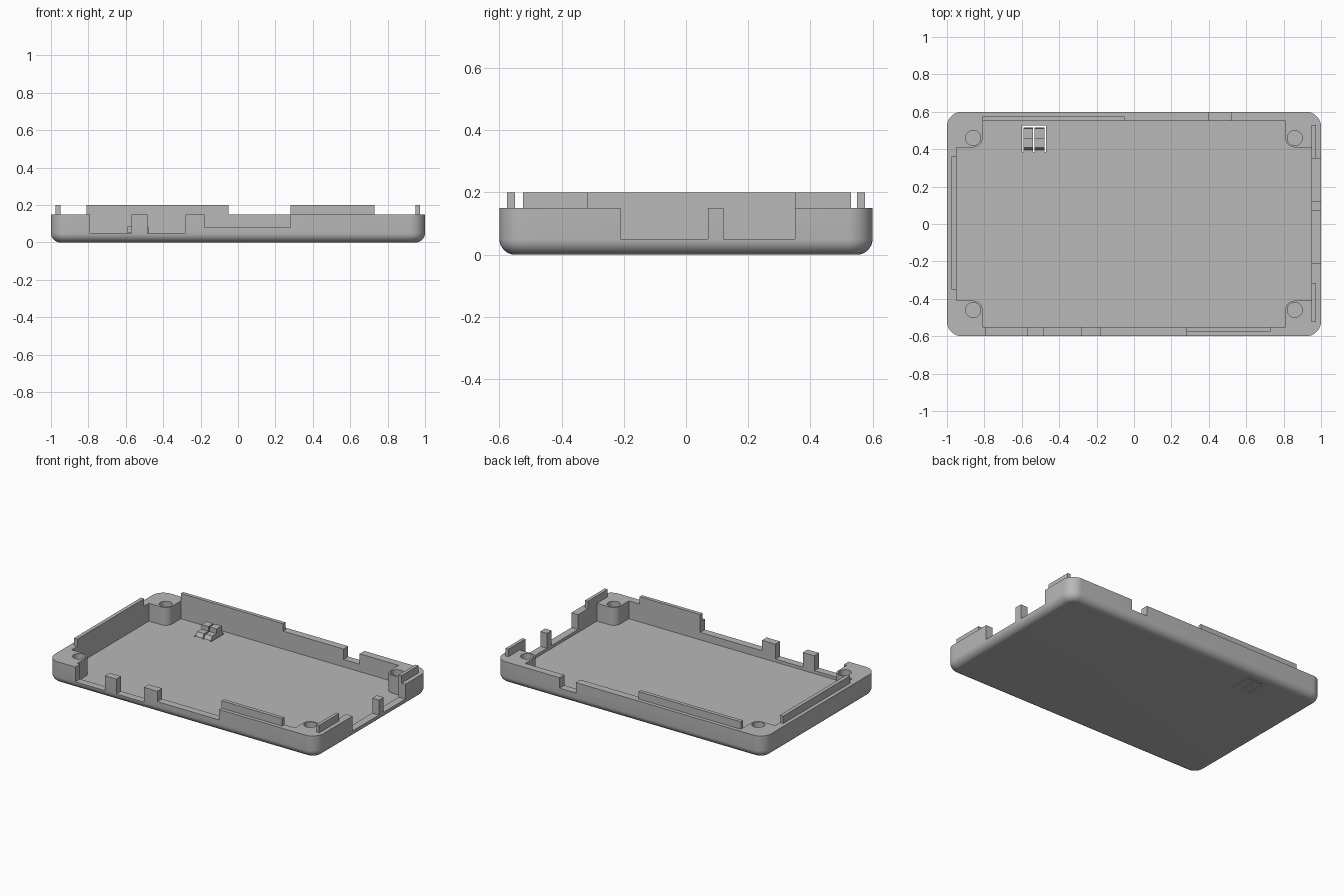
import bpy, bmesh, math

cube = bpy.data.objects.get("Cube")
if cube:
    bpy.data.objects.remove(cube, do_unlink=True)

grey = bpy.data.materials.new("plain_grey")
grey.use_nodes = True
COLOUR = (0.48, 0.48, 0.48, 1)
grey.diffuse_color = COLOUR
for node in grey.node_tree.nodes:
    if node.type == 'BSDF_PRINCIPLED':
        node.inputs["Base Color"].default_value = COLOUR

WALL_TOP, LIP_TOP, FLOOR, FILLET = 0.15, 0.2, 0.03, 0.05


def loft(name, rings):
    """Closed solid through rings that share one point count."""
    bm = bmesh.new()
    loops = [[bm.verts.new(p) for p in ring] for ring in rings]
    for a, b in zip(loops, loops[1:]):
        for i in range(len(a)):
            j = (i + 1) % len(a)
            bm.faces.new((a[i], a[j], b[j], b[i]))
    bm.faces.new(loops[0])
    bm.faces.new(loops[-1])
    bmesh.ops.recalc_face_normals(bm, faces=bm.faces)
    mesh = bpy.data.meshes.new(name)
    bm.to_mesh(mesh)
    bm.free()
    obj = bpy.data.objects.new(name, mesh)
    obj.data.materials.append(grey)
    bpy.context.collection.objects.link(obj)
    return obj


def prism(name, outline, z0, z1):
    return loft(name, [[(x, y, z) for x, y in outline] for z in (z0, z1)])


def box(name, x0, x1, y0, y1, z0, z1):
    return prism(name, [(x0, y0), (x1, y0), (x1, y1), (x0, y1)], z0, z1)


def arc(cx, cy, r, start, end, steps):
    angles = [math.radians(start + (end - start) * i / steps) for i in range(steps + 1)]
    return [(cx + r * math.cos(a), cy + r * math.sin(a)) for a in angles]


def four_corners(quarter):
    """Mirror a counter-clockwise corner path into a full outline."""
    flip = quarter[::-1]
    return (quarter + [(-x, y) for x, y in flip]
            + [(-x, -y) for x, y in quarter] + [(x, -y) for x, y in flip])


def cut(target, cutter):
    cutter.hide_render = True
    mod = target.modifiers.new("cut", 'BOOLEAN')
    mod.operation, mod.solver, mod.object = 'DIFFERENCE', 'EXACT', cutter
    bpy.context.view_layer.objects.active = target
    bpy.ops.object.modifier_apply(modifier=mod.name)
    bpy.data.objects.remove(cutter, do_unlink=True)


# Tray body with rounded corners and a rounded bottom edge
def body_ring(inset, z):
    quarter = arc(0.92, 0.52, 0.08 - inset, 0, 90, 10)
    return [(x, y, z) for x, y in four_corners(quarter)]


rings = []
for i in range(9):
    t = math.radians(90 * i / 8)
    rings.append(body_ring(FILLET * (1 - math.sin(t)), FILLET * (1 - math.cos(t))))
rings.append(body_ring(0, WALL_TOP))
tray = loft("tray", rings)

# Cavity, leaving a screw post in each corner
corner = [(0.95, 0.41)] + arc(0.86, 0.46, 0.05, 270, 180, 8) + [(0.81, 0.55)]
cut(tray, prism("cavity", four_corners(corner), FLOOR, 0.3))
for sx in (-1, 1):
    for sy in (-1, 1):
        hole = arc(sx * 0.86, sy * 0.46, 0.04, 0, 345, 23)
        cut(tray, prism("screw_hole", hole, 0.05, 0.3))

# Port openings in the front, right and back walls
for x0, x1, z in ((-0.79, -0.57, 0.05), (-0.485, -0.28, 0.05), (-0.18, 0.28, 0.08)):
    cut(tray, box("front_port", x0, x1, -0.7, -0.54, z, 0.3))
for y0, y1 in ((-0.21, 0.07), (0.12, 0.35)):
    cut(tray, box("side_port", 0.94, 1.1, y0, y1, 0.05, 0.3))
cut(tray, box("back_notch", 0.4, 0.52, 0.54, 0.7, 0.08, 0.3))

# Slots that free the two spring tabs in the floor
for x in (-0.6, -0.539, -0.478):
    cut(tray, box("tab_slot", x, x + 0.008, 0.385, 0.525, -0.1, 0.1))
cut(tray, box("tab_end_slot", -0.6, -0.47, 0.517, 0.526, -0.1, 0.1))

# Stepped catch on each tab
step = [(0.395, FLOOR), (0.41, 0.055), (0.455, 0.055), (0.455, 0.086),
        (0.51, 0.086), (0.517, FLOOR)]
for i, x0 in enumerate((-0.592, -0.531)):
    loft(f"catch_{i + 1}", [[(x, y, z) for y, z in step] for x in (x0, x0 + 0.053)])

# Raised locating lips along the inner edge of the rim
lips = {
    "back_lip": (-0.81, -0.05, 0.55, 0.575),
    "front_lip": (0.28, 0.73, -0.575, -0.55),
    "right_lip": (-0.975, -0.95, -0.35, 0.36),
    "left_lip_rear": (0.95, 0.972, 0.35, 0.53),
    "left_lip_front": (0.95, 0.972, -0.525, -0.315),
}
for name, extent in lips.items():
    box(name, *extent, WALL_TOP, LIP_TOP)

bpy.ops.object.select_all(action='DESELECT')
tray.select_set(True)
bpy.context.view_layer.objects.active = tray
bpy.ops.object.shade_smooth_by_angle(angle=math.radians(30))
